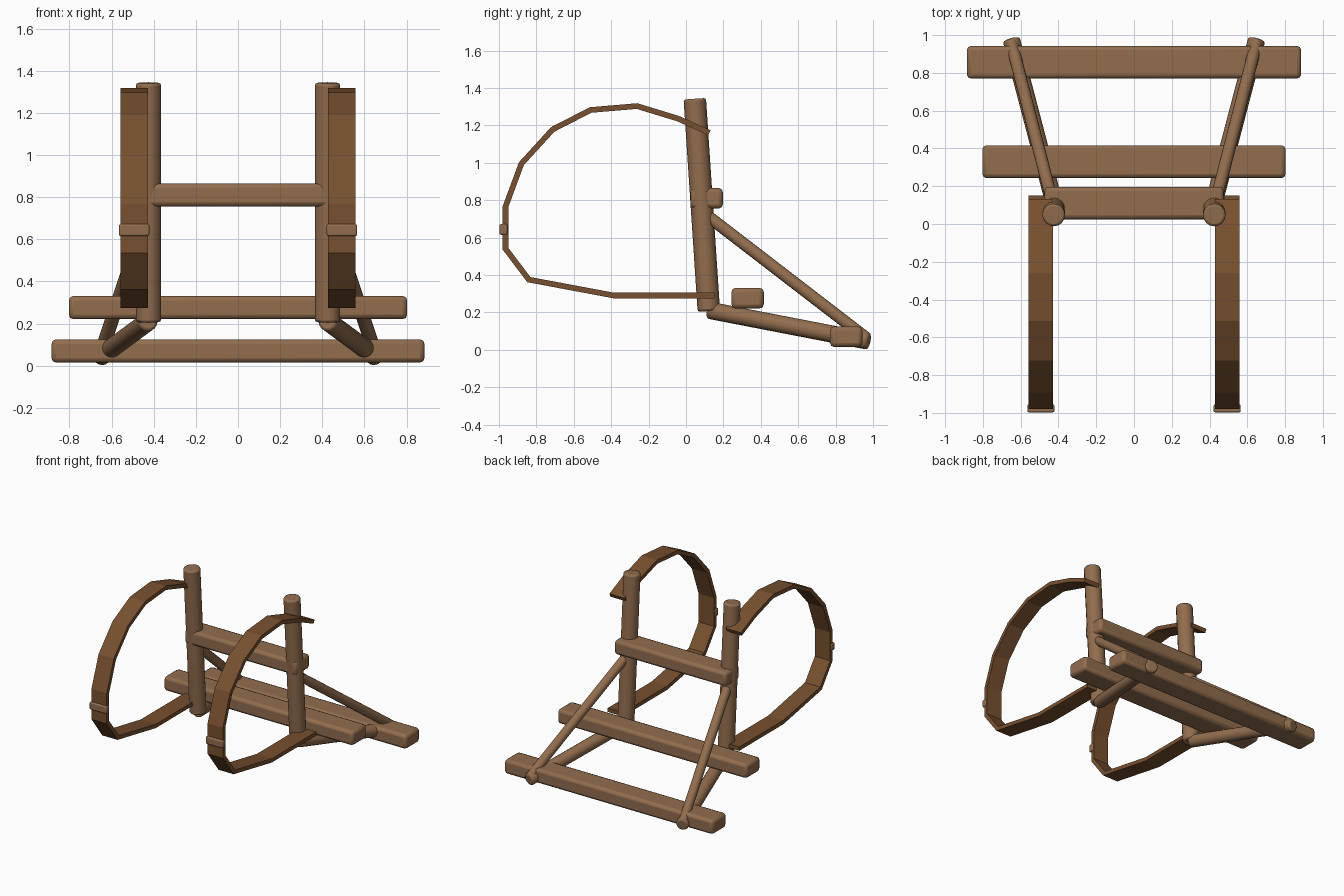
import bpy, bmesh
from mathutils import Vector

cube = bpy.data.objects.get("Cube")
if cube:
    bpy.data.objects.remove(cube, do_unlink=True)


def material(name, rgb):
    mat = bpy.data.materials.new(name)
    mat.use_nodes = True
    color = (*rgb, 1.0)
    mat.diffuse_color = color
    bsdf = next(n for n in mat.node_tree.nodes if n.type == 'BSDF_PRINCIPLED')
    bsdf.inputs["Base Color"].default_value = color
    bsdf.inputs["Roughness"].default_value = 0.8
    return mat


WOOD = material("wood", (0.285, 0.153, 0.076))
LEATHER = material("leather", (0.185, 0.08, 0.029))


def finish(obj, mat, bevel=0.0, smooth=True):
    obj.data.materials.append(mat)
    if bevel:
        mod = obj.modifiers.new("rounded_edges", 'BEVEL')
        mod.width = bevel
        mod.segments = 2
        mod.limit_method = 'ANGLE'
        mod.angle_limit = 0.9
    if smooth:
        bpy.ops.object.select_all(action='DESELECT')
        obj.select_set(True)
        bpy.context.view_layer.objects.active = obj
        bpy.ops.object.shade_smooth_by_angle(angle=0.7)
    return obj


def beam(name, low, high, bevel, mat=WOOD):
    """Rounded box between two opposite corners."""
    low, high = Vector(low), Vector(high)
    bpy.ops.mesh.primitive_cube_add(size=1, location=(low + high) / 2)
    obj = bpy.context.object
    obj.name = name
    for v in obj.data.vertices:
        v.co *= high - low
    return finish(obj, mat, bevel)


def pole(name, start, end, radius, bevel=0.012):
    """Round pole between two points."""
    start, end = Vector(start), Vector(end)
    axis = end - start
    bpy.ops.mesh.primitive_cylinder_add(vertices=16, radius=radius, depth=axis.length,
                                        location=(start + end) / 2)
    obj = bpy.context.object
    obj.name = name
    obj.rotation_euler = axis.to_track_quat('Z', 'Y').to_euler()
    return finish(obj, WOOD, bevel)


def strap(name, path, x0, x1, thickness):
    """Flat band following a path in the side plane, with mitred corners."""
    pts = [Vector(p) for p in path]
    bm = bmesh.new()
    rings = []
    for i, p in enumerate(pts):
        before = (p - pts[i - 1]).normalized() if i else None
        after = (pts[i + 1] - p).normalized() if i < len(pts) - 1 else None
        before, after = before or after, after or before
        tangent = (before + after).normalized()
        normal = Vector((-tangent.y, tangent.x))
        offset = normal * thickness / 2 / tangent.dot(before)
        a, b = p + offset, p - offset
        corners = ((x0, *a), (x1, *a), (x1, *b), (x0, *b))
        rings.append([bm.verts.new(c) for c in corners])
    for r, s in zip(rings, rings[1:]):
        for k in range(4):
            n = (k + 1) % 4
            bm.faces.new((r[k], r[n], s[n], s[k]))
    bm.faces.new(rings[0])
    bm.faces.new(rings[-1])
    bmesh.ops.recalc_face_normals(bm, faces=bm.faces)
    mesh = bpy.data.meshes.new(name)
    bm.to_mesh(mesh)
    bm.free()
    obj = bpy.data.objects.new(name, mesh)
    bpy.context.collection.objects.link(obj)
    return finish(obj, LEATHER, smooth=False)


# Cross beams
beam("upper_crossbar", (-0.475, 0.025, 0.755), (0.475, 0.197, 0.865), 0.022)
beam("middle_crossbar", (-0.803, 0.243, 0.221), (0.803, 0.416, 0.331), 0.022)
beam("rear_crossbar", (-0.885, 0.77, 0.015), (0.885, 0.943, 0.125), 0.022)

# Loop of each shoulder strap, as (y, z)
loop = [(0.125, 1.16), (-0.04, 1.235), (-0.262, 1.303), (-0.51, 1.282),
        (-0.713, 1.178), (-0.88, 0.995), (-0.965, 0.765), (-0.965, 0.54),
        (-0.84, 0.375), (-0.385, 0.29), (0.152, 0.29)]

# Paired parts
for side, s in (("left", 1), ("right", -1)):
    pole(side + "_post", (s * 0.425, 0.122, 0.207), (s * 0.425, 0.047, 1.342), 0.06)
    pole(side + "_lower_pole", (s * 0.425, 0.12, 0.212), (s * 0.65, 0.978, 0.046), 0.046)
    pole(side + "_brace", (s * 0.425, 0.09, 0.735), (s * 0.65, 0.965, 0.062), 0.033, 0.008)
    strap(side + "_shoulder_strap", loop, s * 0.428, s * 0.558, 0.03)
    edges = sorted((s * 0.421, s * 0.565))
    beam(side + "_strap_keeper", (edges[0], -0.997, 0.615), (edges[1], -0.955, 0.672), 0.008)
